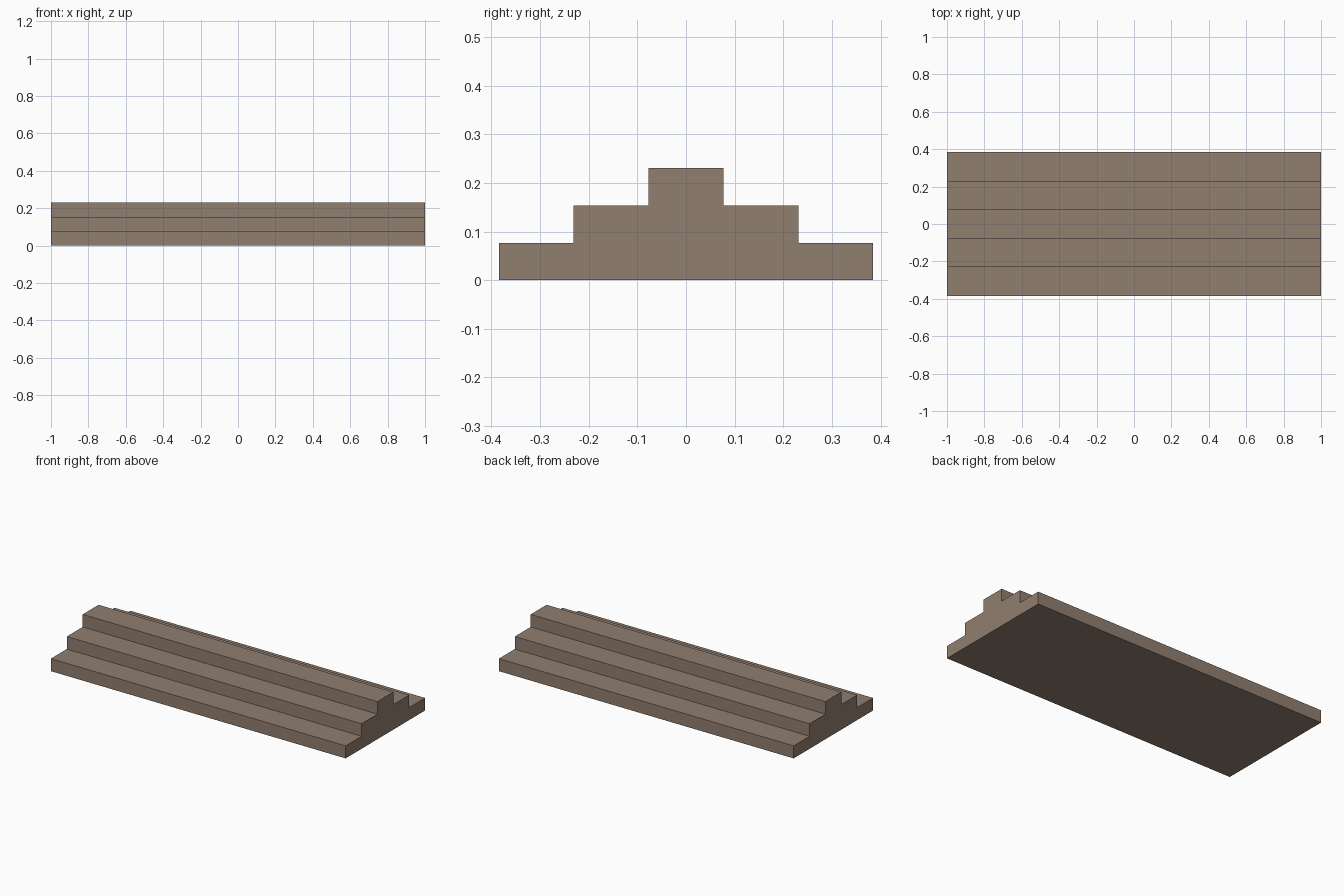
import bpy, bmesh

if "Cube" in bpy.data.objects:
    bpy.data.objects.remove(bpy.data.objects["Cube"])

STEP = 1 / 13        # riser height; each tread is two risers deep
LEVELS = 3
HALF_LENGTH = 1.0

brown = bpy.data.materials.new("warm brown")
brown.diffuse_color = (0.283, 0.209, 0.162, 1)
brown.use_nodes = True
brown.node_tree.nodes["Principled BSDF"].inputs["Base Color"].default_value = brown.diffuse_color

# Stepped half profile (y, z), from the front foot up to the top tread
half = []
for i in range(LEVELS):
    y = -(2 * (LEVELS - i) - 1) * STEP
    half += [(y, i * STEP), (y, (i + 1) * STEP)]
profile = half + [(-y, z) for y, z in reversed(half)]

# Extrude the mirrored profile along x
bm = bmesh.new()
end = bm.faces.new([bm.verts.new((-HALF_LENGTH, y, z)) for y, z in profile])
ext = bmesh.ops.extrude_face_region(bm, geom=[end], use_keep_orig=True)
moved = [v for v in ext["geom"] if isinstance(v, bmesh.types.BMVert)]
bmesh.ops.translate(bm, verts=moved, vec=(2 * HALF_LENGTH, 0, 0))
bmesh.ops.recalc_face_normals(bm, faces=bm.faces)

mesh = bpy.data.meshes.new("double_sided_steps")
bm.to_mesh(mesh)
bm.free()
mesh.materials.append(brown)
steps = bpy.data.objects.new("double_sided_steps", mesh)
bpy.context.collection.objects.link(steps)
